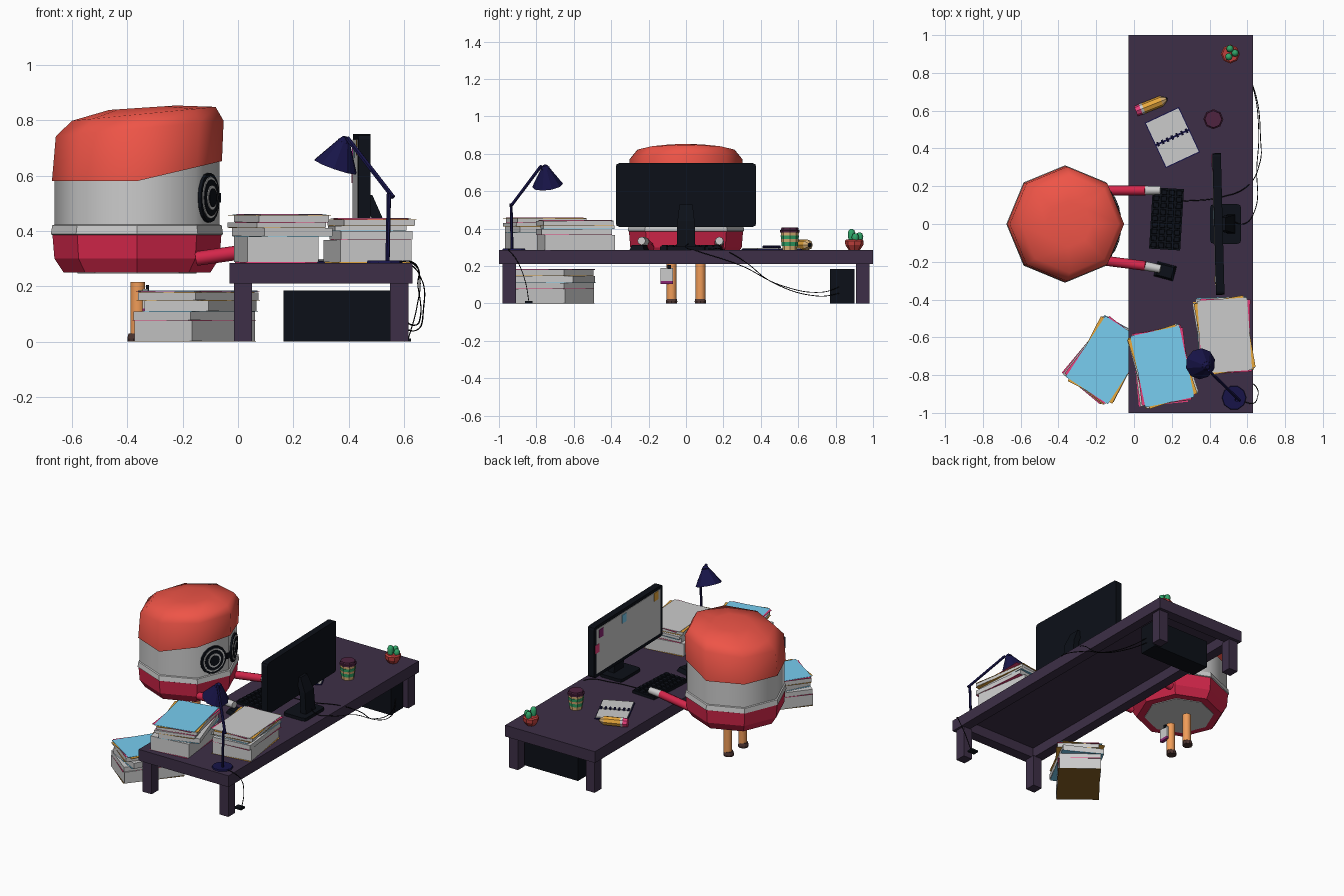
import bpy, bmesh, random
from math import sin, cos, pi, radians
from mathutils import Vector, Matrix

if "Cube" in bpy.data.objects:
    bpy.data.objects.remove(bpy.data.objects["Cube"])

random.seed(4)


def mat(name, hexa):
    m = bpy.data.materials.new(name)
    c = [int(hexa[i:i + 2], 16) / 255 for i in (0, 2, 4)]
    m.diffuse_color = [v / 12.92 if v < .04 else ((v + .055) / 1.055) ** 2.4 for v in c] + [1]
    m.use_nodes = True
    m.node_tree.nodes["Principled BSDF"].inputs["Base Color"].default_value = m.diffuse_color
    return m


COL = {k: mat(k, v) for k, v in dict(
    desk="3d2f47", hair="ee5447", suit="d3264a", black="0c1018", navy="171448", skin="f09c58",
    shoe="4c3430", blue="78cdf0", pink="ea3f7c", orange="e8a83c", plum="4e2340", green="30a468",
    tan="deb578", pot="c0403c", purple="8a2672", brown="8a6424", wire="0c0c10").items()}


def finish(name, bm, color=None, smooth=None):
    bmesh.ops.recalc_face_normals(bm, faces=bm.faces)
    me = bpy.data.meshes.new(name)
    bm.to_mesh(me)
    bm.free()
    ob = bpy.data.objects.new(name, me)
    bpy.context.collection.objects.link(ob)
    if color:
        me.materials.append(COL[color])
    if smooth:
        bpy.ops.object.select_all(action='DESELECT')
        ob.select_set(True)
        bpy.context.view_layer.objects.active = ob
        bpy.ops.object.shade_smooth_by_angle(angle=radians(smooth))
    return ob


def box(name, c, s, color=None, rz=0, axis=None, bevel=0, top=1):
    """Box from centre and size; axis bevels the edges along one axis, top scales the upper face."""
    bm = bmesh.new()
    bmesh.ops.create_cube(bm, size=1)
    for v in bm.verts:
        k = top if v.co.z > 0 else 1
        v.co = Vector((v.co.x * s[0] * k, v.co.y * s[1] * k, v.co.z * s[2]))
    if bevel:
        edges = [e for e in bm.edges if axis is None or
                 abs((e.verts[0].co - e.verts[1].co)[axis]) > 1e-4]
        bmesh.ops.bevel(bm, geom=edges, offset=bevel, segments=2, profile=.5, affect='EDGES')
    bm.transform(Matrix.Translation(c) @ Matrix.Rotation(rz, 4, 'Z'))
    return finish(name, bm, color)


def rod(name, p, q, r1, r2=None, n=8, color=None, smooth=None):
    """Cylinder or cone from p to q."""
    p, q = Vector(p), Vector(q)
    bm = bmesh.new()
    bmesh.ops.create_cone(bm, cap_ends=True, segments=n, radius1=r1,
                          radius2=r1 if r2 is None else r2, depth=(q - p).length)
    bm.transform(Matrix.Translation((p + q) / 2) @ (q - p).to_track_quat('Z', 'Y').to_matrix().to_4x4())
    return finish(name, bm, color, smooth)


def loft(name, rings, color=None, smooth=None):
    bm = bmesh.new()
    vs = [[bm.verts.new(p) for p in r] for r in rings]
    for a, b in zip(vs, vs[1:]):
        for i in range(len(a)):
            j = (i + 1) % len(a)
            bm.faces.new((a[i], a[j], b[j], b[i]))
    bm.faces.new(vs[0])
    bm.faces.new(vs[-1])
    return finish(name, bm, color, smooth)


def lathe(name, x, y, profile, n=8, color=None, smooth=None):
    return loft(name, [[(x + r * cos(2 * pi * i / n), y + r * sin(2 * pi * i / n), z)
                        for i in range(n)] for r, z in profile], color, smooth)


def cable(name, pts):
    cu = bpy.data.curves.new(name, 'CURVE')
    cu.dimensions, cu.bevel_depth, cu.bevel_resolution = '3D', .0025, 0
    sp = cu.splines.new('BEZIER')
    sp.bezier_points.add(len(pts) - 1)
    for b, p in zip(sp.bezier_points, pts):
        b.co, b.handle_left_type, b.handle_right_type = p, 'AUTO', 'AUTO'
    ob = bpy.data.objects.new(name, cu)
    bpy.context.collection.objects.link(ob)
    cu.materials.append(COL['wire'])
    bpy.ops.object.select_all(action='DESELECT')
    ob.select_set(True)
    bpy.context.view_layer.objects.active = ob
    bpy.ops.object.convert(target='MESH')


# Desk: thin top over a rim that leaves the underside recessed
box("desk_top", (.3, 0, .281), (.66, 2, .008), 'desk')
for s in (-1, 1):
    box("desk_rim_long", (.3 + s * .297, 0, .2435), (.066, 2, .067), 'desk')
    box("desk_rim_short", (.3, s * .965, .2435), (.53, .07, .067), 'desk')
for x in (.018, .582):
    for y in (-.945, .945):
        box("desk_leg", (x, y, .106), (.066, .07, .212), 'desk')

# Worker body, octagonal with corners on the axes
CX = -.365
lathe("lower_body", CX, 0, [(.265, .25), (.298, .3), (.305, .385)], 8, 'suit')
lathe("hip_plate", CX, 0, [(.215, .246), (.215, .26)])
lathe("collar_band", CX, 0, [(.3, .383), (.311, .388), (.306, .42), (.296, .424)])
lathe("head", CX, 0, [(.298, .41), (.298, .66)], 8, None, 60)


# Hair cap whose rim and crown rise towards the front of the face
def hair_ring(r, z, rise, rim=0, dx=0):
    return [(CX + dx + r * c, r * s, z + rise * c + rim * max(0, c))
            for c, s in ((cos(i * pi / 4), sin(i * pi / 4)) for i in range(8))]


loft("hair", [hair_ring(.296, .59, 0, .065), hair_ring(.307, .58, 0, .072),
              hair_ring(.303, .77, .028, 0, .01), hair_ring(.259, .823, .025, 0, .025),
              hair_ring(.12, .845, .008, 0, .02)], 'hair', 80)

# Glasses and eyes on the two front facets
for s in (-1, 1):
    nrm = Vector((cos(pi / 8), s * sin(pi / 8), 0))
    c = Vector((CX, 0, .52)) + nrm * .275
    for nm, r, d, col in (("glasses_rim", .09, .012, 'black'), ("eye_white", .076, .015, None),
                          ("iris_ring", .066, .018, 'black'), ("iris", .045, .021, None),
                          ("pupil", .034, .024, 'black')):
        rod(nm, c - nrm * .01, c + nrm * d, r, n=16, color=col)
box("glasses_bridge", (-.072, 0, .52), (.02, .05, .035), 'black')

# Legs, shoes and thigh pouch
for s in (-1, 1):
    rod("leg", (-.362, s * .077, .025), (-.362, s * .077, .215), .027, n=10, color='skin', smooth=50)
    lathe("shoe", -.368, s * .077, [(.031, 0), (.032, .012), (.027, .03)], 10, 'shoe')
box("thigh_pouch", (-.335, -.103, .155), (.02, .066, .07))
box("pouch_strip", (-.335, -.103, .112), (.021, .066, .018), 'purple')
box("pouch_clip", (-.327, -.09, .195), (.012, .02, .02), 'black')

# Arms and hands
for sh, wr, ha in (((-.15, .178, .3), (.06, .178, .33), (.14, .178, .335)),
                   ((-.15, -.195, .3), (.06, -.222, .33), (.14, -.238, .335))):
    rod("arm", sh, wr, .026, n=8, color='suit', smooth=50)
    rod("hand", wr, ha, .025, .022, n=8, smooth=50)

# Keyboard and mouse
KR = radians(-3.5)
box("keyboard", (.172, .027, .295), (.165, .325, .018), 'black', KR)
for i in range(4):
    for j in range(9):
        o = Matrix.Rotation(KR, 3, 'Z') @ Vector((-.06 + i * .04, -.14 + j * .035, 0))
        box("key", (.172 + o.x, .027 + o.y, .308), (.031, .028, .012), 'black', KR, top=.85)
box("mouse", (.165, -.25, .3), (.105, .08, .028), 'black', radians(-15), top=.75)

# Monitor
MR = radians(1.5)


def on_monitor(name, dx, dy, z, s, color=None, **kw):
    o = Matrix.Rotation(MR, 3, 'Z') @ Vector((dx, dy, 0))
    box(name, (.447 + o.x, o.y, z), s, color, MR, **kw)


on_monitor("monitor_shell", 0, 0, .58, (.045, .75, .34), 'black', axis=0, bevel=.018)
on_monitor("screen", -.022, 0, .582, (.006, .7, .295))
for y, z, col in ((.3, .69, 'purple'), (.05, .69, 'blue'), (-.3, .7, 'orange'), (.345, .6, 'pink')):
    on_monitor("sticky_note", -.026, y, z, (.003, .045, .055), col)
box("monitor_base", (.485, 0, .295), (.165, .21, .02), 'black', axis=2, bevel=.02)
loft("monitor_neck", [[(x + dx, y, z) for dx, y in ((-.02, -w), (.02, -w), (.02, w), (-.02, w))]
                      for x, w, z in ((.515, .05, .3), (.505, .046, .44), (.465, .035, .53))], 'black')

# Computer tower
box("computer_tower", (.375, .835, .0925), (.42, .13, .185), 'black')

# Desk lamp
lathe("lamp_base", .53, -.92, [(.065, .284), (.062, .294)], 10, 'navy')
rod("lamp_post", (.54, -.93, .29), (.545, -.935, .535), .008, n=6, color='navy')
rod("lamp_arm", (.56, -.935, .522), (.395, -.775, .735), .009, n=6, color='navy')
rod("lamp_shade", (.352, -.74, .632), (.383, -.752, .722), .083, .024, 10, 'navy')
rod("lamp_cap", (.383, -.752, .722), (.39, -.757, .738), .024, .012, 10, 'navy')


# Paper stacks: thick grey bundles with thin coloured folders between
def stack(x, y, z, rot, heights, folders, cap):
    for i, h in enumerate(heights):
        r = radians(rot + random.uniform(-7, 7))
        dx, dy = random.uniform(-.015, .015), random.uniform(-.012, .012)
        box("paper_folder", (x + dx, y + dy, z + .001), (.262, .385, .002),
            folders[i % len(folders)], r - radians(2))
        box("paper_bundle", (x + dx, y + dy, z + h / 2 + .002), (.26, .38, h), None, r)
        z += h + .002
    for k, col in enumerate(('orange', 'pink', cap)):
        box("top_sheet", (x, y, z + .002 * k + .001), (.265, .385, .002), col,
            radians(rot + (6, -5, 0)[k]))


stack(-.145, -.72, 0, -33, (.075, .03, .037, .028), ('brown', 'pink', 'blue', 'orange'), 'blue')
stack(.15, -.755, .285, 12, (.092, .03, .018, .022), ('pink', 'blue', 'orange'), 'blue')
stack(.48, -.59, .285, 4, (.08, .03, .017, .02), ('orange', 'pink', 'blue'), None)

# Coffee cup
lathe("cup", .42, .555, [(.038, .285), (.049, .385)], 8, 'tan')
lathe("cup_sleeve", .42, .555, [(.043, .308), (.049, .363)], 8, 'green')
lathe("cup_band", .42, .555, [(.046, .33), (.0485, .345)], 8, 'tan')
lathe("cup_lid", .42, .555, [(.053, .38), (.053, .391), (.047, .393), (.045, .405)], 8, 'plum')

# Ring notebook
NR, NX, NY = radians(25), .203, .458
NM = Matrix.Rotation(NR, 3, 'Z')
box("notebook_cover", (NX, NY, .288), (.2, .265, .006), 'navy', NR)
for s in (-1, 1):
    o = NM @ Vector((0, s * .066, 0))
    box("notebook_page", (NX + o.x, NY + o.y, .294), (.19, .122, .008), None, NR)
for i in range(7):
    o = NM @ Vector((-.084 + i * .028, 0, 0))
    d = NM @ Vector((0, .012, 0))
    c = Vector((NX + o.x, NY + o.y, .302))
    rod("notebook_ring", c - d, c + d, .007, n=6, color='navy')

# Pencil
P, D = Vector((.01, .597, .313)), Vector((.165, .066, 0)).normalized()
for nm, a, b, r1, r2, col in (("pencil_eraser", 0, .028, .027, .029, 'pink'),
                              ("pencil_ferrule", .028, .043, .03, .03, None),
                              ("pencil_shaft", .043, .145, .029, .029, 'orange'),
                              ("pencil_point", .145, .172, .029, .012, 'tan'),
                              ("pencil_lead", .172, .18, .012, .004, 'black')):
    rod(nm, P + D * a, P + D * b, r1, r2, 8, col)

# Cactus in a pot
lathe("cactus_pot", .51, .9, [(.03, .285), (.048, .312), (.05, .335), (.042, .343)], 8, 'pot')
for x, y, h in ((.508, .928, .38), (.535, .905, .375), (.502, .885, .398)):
    lathe("cactus", x, y, [(.016, .335), (.02, h - .02), (.014, h - .005), (.005, h)], 8, 'green', 50)

# Cables and lamp plug
cable("keyboard_cable", [(.25, .12, .292), (.45, .14, .29), (.6, .2, .288), (.665, .32, .22),
                         (.67, .45, .12), (.64, .7, .04), (.57, .85, .06)])
cable("monitor_cable", [(.5, .03, .33), (.58, .0, .3), (.635, .06, .28), (.65, .3, .2),
                        (.66, .5, .1), (.63, .72, .06), (.57, .85, .1)])
cable("lamp_cable", [(.58, -.94, .289), (.63, -.95, .287), (.655, -.91, .24), (.645, -.86, .12), (.615, -.84, .01)])
box("lamp_plug", (.6, -.84, .006), (.05, .04, .012), 'black')
